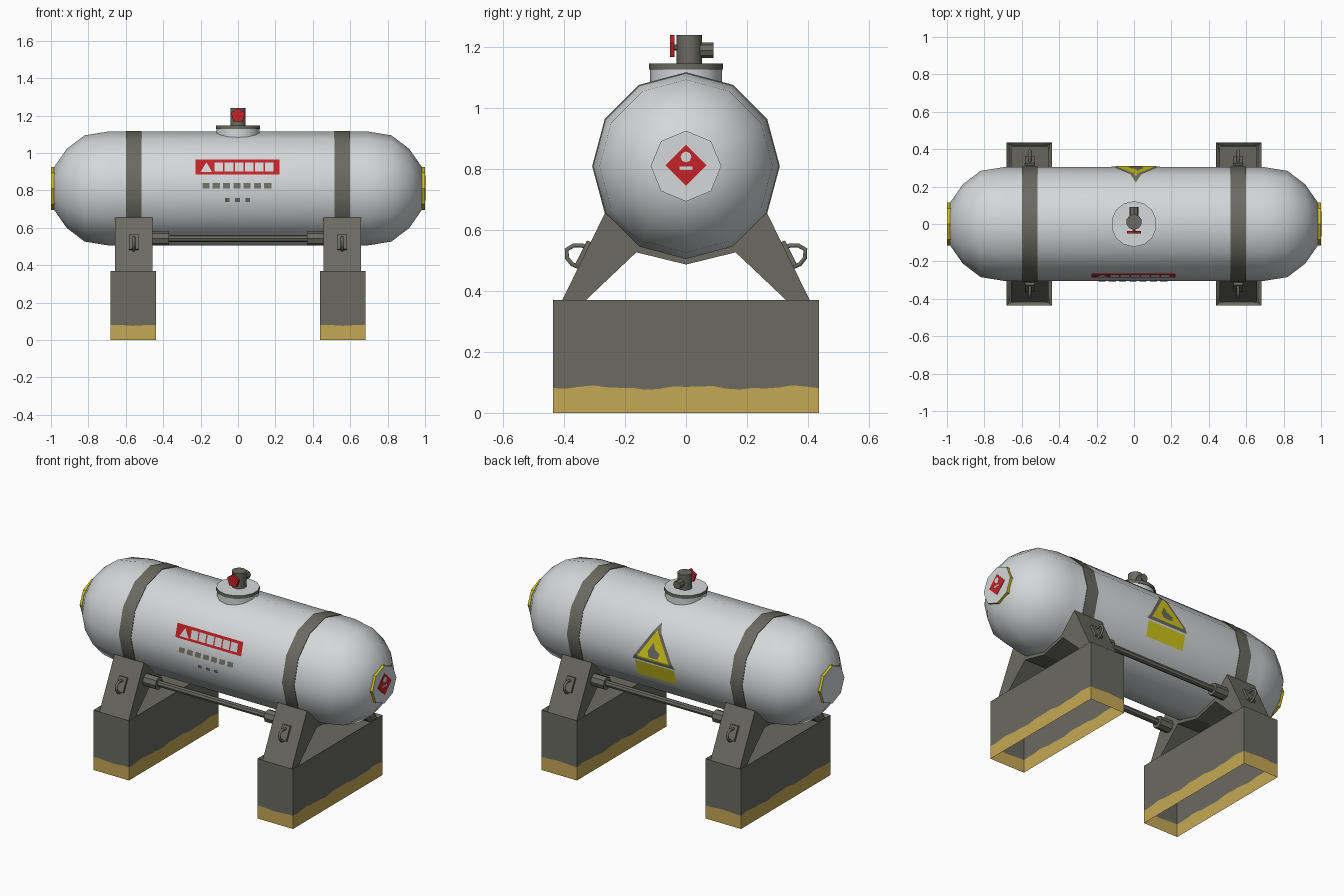
import bpy, bmesh, math
from mathutils import Vector

if "Cube" in bpy.data.objects:
    bpy.data.objects.remove(bpy.data.objects["Cube"])

CZ, R = 0.81, 0.305          # tank axis height and radius


def material(name, rgb):
    m = bpy.data.materials.new(name)
    m.diffuse_color = (*rgb, 1)
    m.use_nodes = True
    m.node_tree.nodes["Principled BSDF"].inputs["Base Color"].default_value = m.diffuse_color
    return m


WHITE = material("tank_white", (0.66, 0.68, 0.69))
GREY = material("steel_grey", (0.145, 0.145, 0.12))
RED = material("warning_red", (0.56, 0.016, 0.02))
YELLOW = material("warning_yellow", (0.62, 0.55, 0.01))
MUD = material("dusty_ochre", (0.56, 0.39, 0.09))


def finish(name, bm, mats, rule=None, smooth=None):
    bmesh.ops.recalc_face_normals(bm, faces=bm.faces)
    bm.normal_update()
    if rule:
        for f in bm.faces:
            f.material_index = rule(f)
    me = bpy.data.meshes.new(name)
    bm.to_mesh(me)
    bm.free()
    for m in mats:
        me.materials.append(m)
    if smooth:
        me.shade_smooth()
        me.set_sharp_from_angle(angle=math.radians(smooth))
    ob = bpy.data.objects.new(name, me)
    bpy.context.collection.objects.link(ob)
    return ob


def lathe(name, profile, n, axis, loc, mats, rule=None, smooth=40, caps=True):
    """Turn (distance, radius) pairs around an axis, first vertex at the top."""
    bm = bmesh.new()
    rings = []
    for t, r in profile:
        ring = []
        for k in range(n):
            a = math.pi / 2 + math.tau * k / n
            c, s = r * math.cos(a), r * math.sin(a)
            p = {"X": (t, c, s), "Y": (c, t, s), "Z": (c, s, t)}[axis]
            ring.append(bm.verts.new(Vector(p) + Vector(loc)))
        rings.append(ring)
    for a, b in zip(rings, rings[1:]):
        for k in range(n):
            j = (k + 1) % n
            bm.faces.new((a[k], a[j], b[j], b[k]))
    if caps:
        bm.faces.new(rings[0])
        bm.faces.new(rings[-1])
    return finish(name, bm, mats, rule, smooth)


def prism(name, pts, x0, x1, mat):
    """Extrude a (y, z) outline from x0 to x1."""
    bm = bmesh.new()
    f = bm.faces.new([bm.verts.new((x0, y, z)) for y, z in pts])
    g = bmesh.ops.extrude_face_region(bm, geom=[f])
    bmesh.ops.translate(bm, vec=(x1 - x0, 0, 0),
                        verts=[v for v in g["geom"] if isinstance(v, bmesh.types.BMVert)])
    return finish(name, bm, [mat])


def decal(name, polys, side, level, mat):
    """Lay (x, z) polygons on the tank's 12-sided flank; side is -1 front, 1 back."""
    bm = bmesh.new()
    for pts in polys:
        bm.faces.new([bm.verts.new((x, 0, z)) for x, z in pts])
    for k in (-1, 0, 1):
        bmesh.ops.bisect_plane(bm, geom=bm.verts[:] + bm.edges[:] + bm.faces[:],
                               plane_co=(0, 0, CZ + R * math.sin(k * math.pi / 6)),
                               plane_no=(0, 0, 1))
    r = R + 0.002 * level
    for v in bm.verts:
        d = abs(v.co.z - CZ)
        k = 0 if d <= R * 0.5 else 1
        a = math.radians(15 + 30 * k)
        v.co.y = side * (r * math.cos(math.radians(15)) - d * math.sin(a)) / math.cos(a)
    ob = finish(name, bm, [mat])
    for p in ob.data.polygons:        # face outwards
        if p.normal.y * side < 0:
            p.flip()
    return ob


def rect(x0, x1, z0, z1):
    return [(x0, z0), (x1, z0), (x1, z1), (x0, z1)]


# Tank shell with domed ends
half = [(0.69, R), (0.82, 0.284), (0.915, 0.212), (0.985, 0.112)]
lathe("tank_shell", [(-x, r) for x, r in reversed(half)] + half, 12, "X", (0, 0, CZ), [WHITE])

for s, side in ((-1, "left"), (1, "right")):
    # End caps with yellow rims
    lathe(side + "_end_cap", [(s * 0.975, 0.116), (s * 1.0, 0.116)], 8, "X", (0, 0, CZ),
          [WHITE, YELLOW], lambda f: 0 if abs(f.normal.x) > 0.7 else 1)
    # Strap around the tank
    x = s * 0.557
    lathe(side + "_strap", [(x - 0.041, R), (x - 0.041, R + 0.003), (x + 0.041, R + 0.003),
                            (x + 0.041, R)], 12, "X", (0, 0, CZ), [GREY], caps=False)
    # Saddle with splayed legs
    right = [(0.0, 0.487), (0.163, 0.527), (0.35, 0.35), (0.416, 0.35), (0.266, 0.656),
             (0.15, 0.56), (0.0, 0.52)]
    outline = right + [(-y, z) for y, z in reversed(right[1:-1])]
    prism(side + "_saddle", outline, x - 0.1, x + 0.1, GREY)

    # Hollow foot with a wavy dusty band at the bottom
    bx, hx, hy, top = s * 0.56, 0.121, 0.436, 0.37
    loop = []
    corners = [(-hx, -hy), (hx, -hy), (hx, hy), (-hx, hy)]
    for i, (a, b) in enumerate(zip(corners, corners[1:] + corners[:1])):
        n = 6 if i % 2 == 0 else 20
        loop += [(a[0] + (b[0] - a[0]) * k / n, a[1] + (b[1] - a[1]) * k / n) for k in range(n)]
    bm = bmesh.new()
    rows = [[], [], []]
    for px, py in loop:
        wave = 0.083 + 0.005 * math.sin(19 * py + 1) + 0.003 * math.sin(47 * py + 31 * px)
        for row, z in zip(rows, (0, wave, top)):
            row.append(bm.verts.new((bx + px, py, z)))
    for a, b in zip(rows, rows[1:]):
        for k in range(len(loop)):
            j = (k + 1) % len(loop)
            bm.faces.new((a[k], a[j], b[j], b[k]))
    lid = bm.faces.new(rows[2])
    bm.normal_update()
    bmesh.ops.inset_region(bm, faces=[lid], thickness=0.018)
    bmesh.ops.translate(bm, verts=lid.verts[:], vec=(0, 0, -0.015))
    finish(side + "_foot", bm, [GREY, MUD],
           lambda f: 1 if min(v.co.z for v in f.verts) < 0.01 else 0)

    for d, face in ((-1, "front"), (1, "back")):
        tag = f"{side}_{face}_"
        # Lifting plate and ring on the sloped leg
        prism(tag + "ring_plate", [(d * y, z) for y, z in
              ((0.31, 0.56), (0.325, 0.566), (0.364, 0.487), (0.35, 0.48))],
              x - 0.026, x + 0.026, GREY)
        cu = bpy.data.curves.new(tag + "lifting_ring", "CURVE")
        cu.dimensions = "3D"
        cu.bevel_depth, cu.bevel_resolution = 0.008, 1
        cu.use_fill_caps = True
        pts = [(0.315, 0.538), (0.34, 0.549), (0.368, 0.55), (0.392, 0.536),
               (0.39, 0.508), (0.374, 0.488), (0.345, 0.476)]
        sp = cu.splines.new("POLY")
        sp.points.add(len(pts) - 1)
        for p, (y, z) in zip(sp.points, pts):
            p.co = (x, d * y, z, 1)
        cu.materials.append(GREY)
        bpy.context.collection.objects.link(bpy.data.objects.new(tag + "lifting_ring", cu))
        # Sleeve holding the tie rod
        lathe(tag + "rod_sleeve", [(s * 0.37, 0.038), (s * 0.47, 0.038)], 8, "X",
              (0, d * 0.24, 0.542), [GREY])

# Tie rods between the saddles
for d, face in ((-1, "front"), (1, "back")):
    lathe(face + "_tie_rod", [(-0.45, 0.019), (0.45, 0.019)], 8, "X", (0, d * 0.24, 0.542), [GREY])

# Filler neck, flange and valve
lathe("filler_neck", [(1.05, 0.118), (1.13, 0.118)], 14, "Z", (0, 0, 0), [WHITE])
lathe("neck_flange", [(1.127, 0.122), (1.147, 0.122)], 14, "Z", (0, 0, 0), [WHITE, GREY],
      lambda f: 0 if f.normal.z > 0.7 else 1)
lathe("valve_body", [(1.14, 0.042), (1.241, 0.042)], 10, "Z", (0, 0.011, 0), [GREY])
lathe("valve_outlet", [(0.02, 0.025), (0.09, 0.025)], 8, "Y", (0, 0, 1.19), [GREY])
lathe("valve_stem", [(-0.045, 0.01), (0.0, 0.01)], 6, "Y", (0, 0, 1.2), [GREY])
lathe("valve_handwheel", [(-0.052, 0.04), (-0.037, 0.04)], 5, "Y", (0, 0, 1.201), [RED])

# Front warning panel and plain marking blocks
decal("front_red_panel", [rect(-0.227, 0.222, 0.885, 0.965)], -1, 1, RED)
decal("front_white_marks", [[(-0.2, 0.898), (-0.138, 0.898), (-0.169, 0.95)]] +
      [rect(-0.125 + 0.054 * i, -0.079 + 0.054 * i, 0.9, 0.95) for i in range(6)], -1, 2, WHITE)
decal("front_grey_marks",
      [rect(-0.19 + 0.055 * i, -0.152 + 0.055 * i, 0.81, 0.838) for i in range(7)] +
      [rect(-0.07 + 0.055 * i, -0.045 + 0.055 * i, 0.738, 0.758) for i in range(3)], -1, 1, GREY)


# Back warning triangle and panel
def triangle(s):
    return [(0.01 + x * s, 0.86 + z * s) for x, z in ((-0.145, -0.078), (0.145, -0.078), (0, 0.148))]


decal("back_triangle_border", [triangle(1)], 1, 1, GREY)
decal("back_triangle", [triangle(0.78)], 1, 2, YELLOW)
decal("back_flame", [[(-0.02, 0.818), (0.04, 0.818), (0.052, 0.85), (0.02, 0.905),
                      (0.005, 0.87), (-0.03, 0.85)]], 1, 3, GREY)
decal("back_yellow_panel", [rect(-0.125, 0.14, 0.68, 0.772)], 1, 1, YELLOW)

# Red diamond on the right end cap
lathe("end_diamond", [(0.998, 0.067), (1.002, 0.067)], 4, "X", (0, 0, CZ + 0.003), [RED])
lathe("end_diamond_mark", [(1.0, 0.018), (1.003, 0.018)], 8, "X", (0, 0, CZ + 0.03), [WHITE])
prism("end_diamond_bar", rect(-0.022, 0.022, CZ - 0.012, CZ - 0.002), 1.0, 1.003, WHITE)
